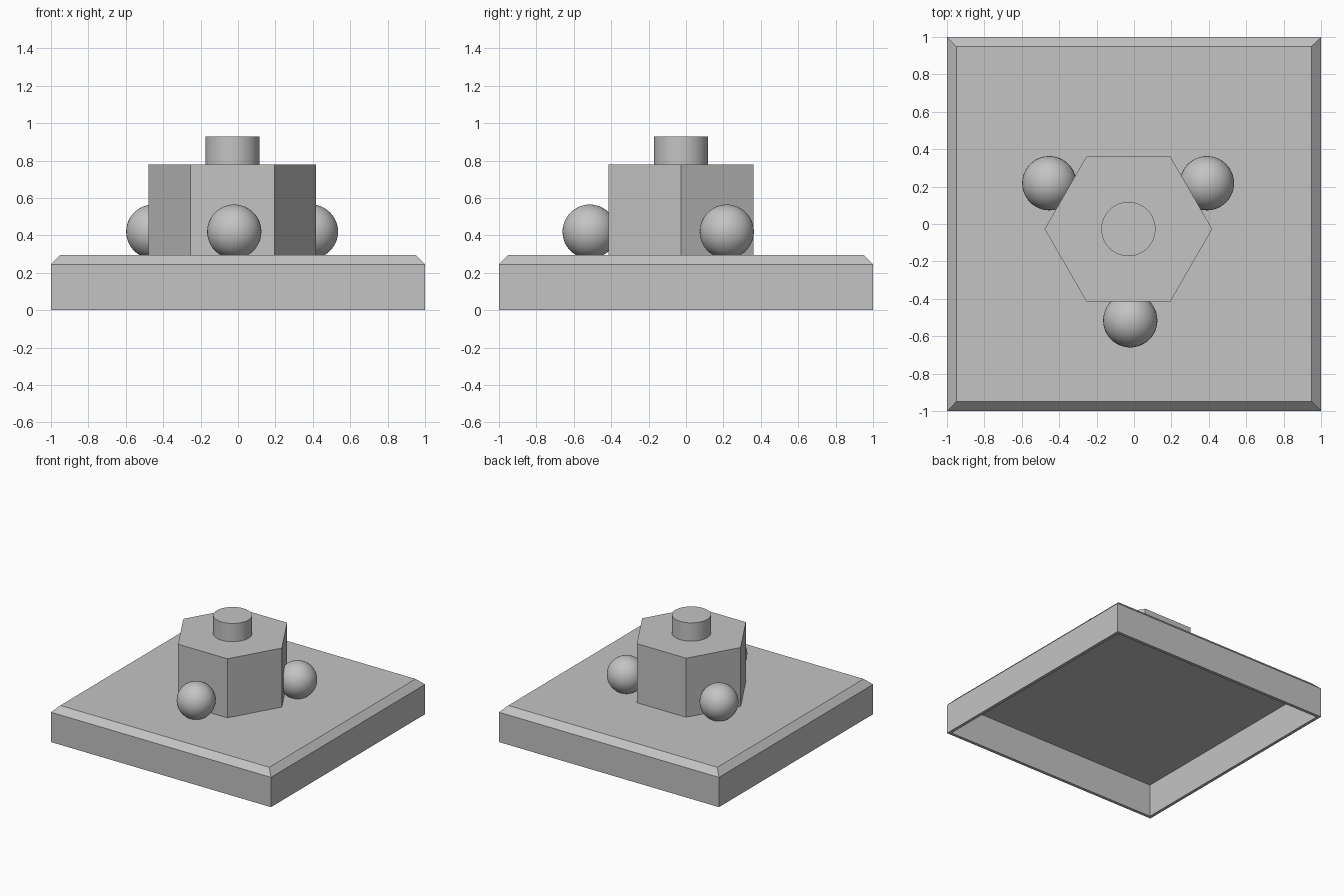
import bpy
import bmesh
from math import pi, radians

if "Cube" in bpy.data.objects:
    bpy.data.objects.remove(bpy.data.objects["Cube"], do_unlink=True)

grey = bpy.data.materials.new("plain grey")
grey.use_nodes = True
COLOUR = (0.55, 0.55, 0.55, 1)
grey.diffuse_color = COLOUR
grey.node_tree.nodes["Principled BSDF"].inputs["Base Color"].default_value = COLOUR

BASE_TOP = 0.295
CENTRE = (-0.03, -0.027)


def finish(name, smooth=True):
    """Name the active object, colour it and shade it."""
    obj = bpy.context.object
    obj.name = name
    obj.data.materials.append(grey)
    if smooth:
        bpy.ops.object.shade_smooth_by_angle(angle=radians(30))
    return obj


def prism(name, sides, radius, bottom, top, turn=0):
    bpy.ops.mesh.primitive_cylinder_add(
        vertices=sides, radius=radius, depth=top - bottom,
        location=(*CENTRE, (bottom + top) / 2), rotation=(0, 0, turn))
    return finish(name, smooth=sides > 8)


# Hollow square base: rings of (half width, height) from inner ceiling to top
rings = [(0.975, 0.27), (0.975, 0), (1, 0), (1, 0.245), (0.95, BASE_TOP)]
bm = bmesh.new()
loops = [[bm.verts.new((sx * w, sy * w, z))
          for sx, sy in ((-1, -1), (1, -1), (1, 1), (-1, 1))] for w, z in rings]
for low, high in zip(loops, loops[1:]):
    for i in range(4):
        j = (i + 1) % 4
        bm.faces.new((low[i], low[j], high[j], high[i]))
bm.faces.new(loops[0])
bm.faces.new(loops[-1])
bmesh.ops.recalc_face_normals(bm, faces=bm.faces)
mesh = bpy.data.meshes.new("base")
bm.to_mesh(mesh)
bm.free()
base = bpy.data.objects.new("base", mesh)
bpy.context.collection.objects.link(base)
mesh.materials.append(grey)

# Hexagonal block with a round knob on top
prism("hexagonal_block", 6, 0.448, BASE_TOP, 0.78, turn=pi / 6)
prism("top_knob", 64, 0.145, 0.78, 0.93)

# Balls against every other side of the block
for name, x, y in (("front_ball", -0.02, -0.515),
                   ("back_right_ball", -0.453, 0.218),
                   ("back_left_ball", 0.39, 0.218)):
    bpy.ops.mesh.primitive_uv_sphere_add(
        segments=48, ring_count=24, radius=0.145, location=(x, y, 0.42))
    finish(name)
